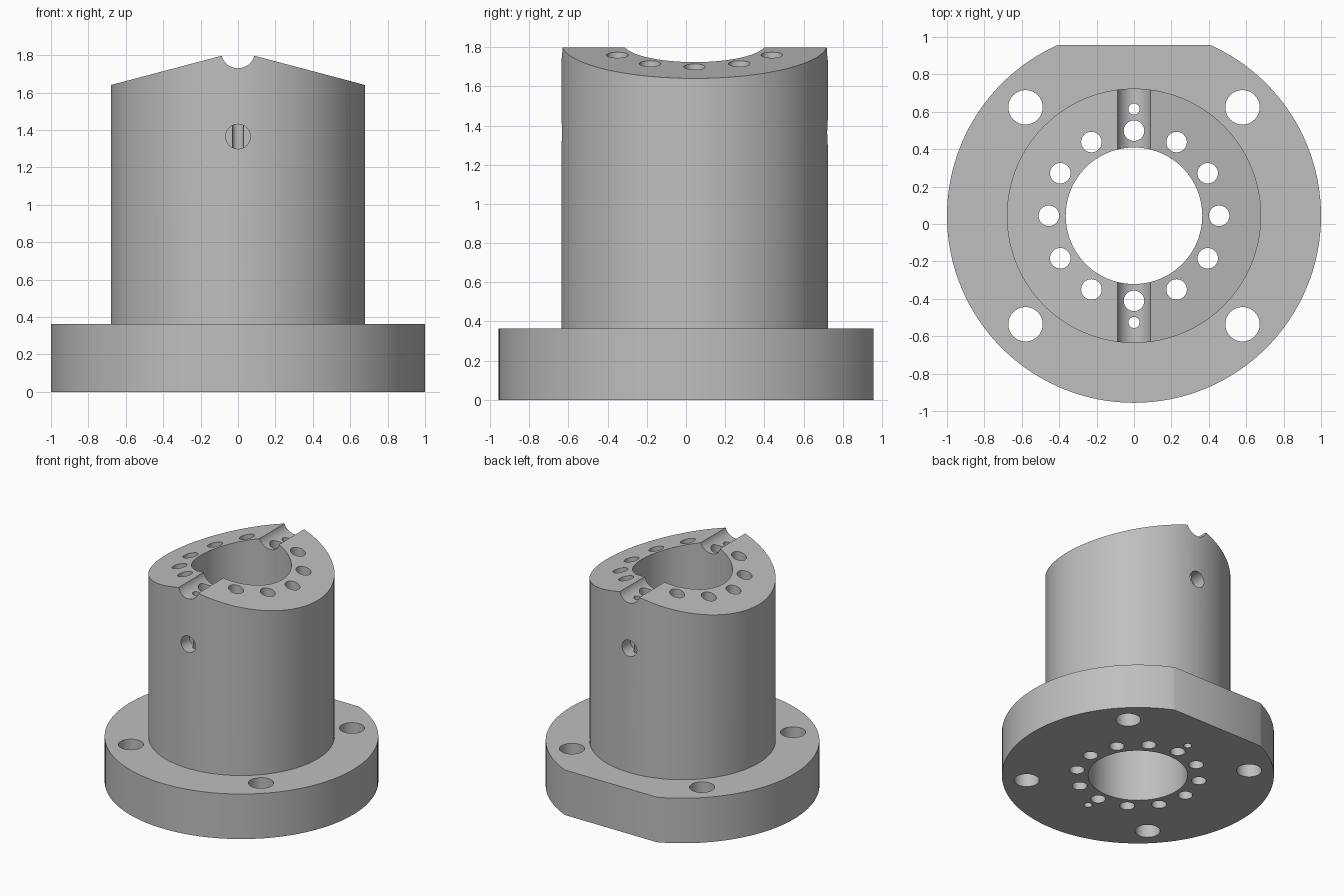
import bpy, bmesh, math
from mathutils import Matrix, Vector

if "Cube" in bpy.data.objects:
    bpy.data.objects.remove(bpy.data.objects["Cube"], do_unlink=True)

CY = 0.044          # the round axis sits slightly behind the centre
FLANGE_TOP = 0.363
RIDGE = 1.82

steel = bpy.data.materials.new("light grey metal")
steel.use_nodes = True
grey = (0.52, 0.52, 0.52, 1)
steel.diffuse_color = grey
steel.node_tree.nodes["Principled BSDF"].inputs["Base Color"].default_value = grey


def add_object(name, bm):
    mesh = bpy.data.meshes.new(name)
    bmesh.ops.recalc_face_normals(bm, faces=bm.faces[:])
    bm.to_mesh(mesh)
    bm.free()
    mesh.materials.append(steel)
    obj = bpy.data.objects.new(name, mesh)
    bpy.context.collection.objects.link(obj)
    return obj


def cylinder(name, start, end, radius, sides=32):
    """Capped cylinder between two points."""
    a, b = Vector(start), Vector(end)
    turn = (b - a).to_track_quat('Z', 'Y').to_matrix().to_4x4()
    bm = bmesh.new()
    bmesh.ops.create_cone(bm, cap_ends=True, segments=sides, radius1=radius,
                          radius2=radius, depth=(b - a).length,
                          matrix=Matrix.Translation((a + b) / 2) @ turn)
    return add_object(name, bm)


def prism(name, profile, y0, y1):
    """Profile of (x, z) points extruded along y."""
    bm = bmesh.new()
    face = bm.faces.new([bm.verts.new((x, y0, z)) for x, z in profile])
    new = bmesh.ops.extrude_face_region(bm, geom=[face])["geom"]
    bmesh.ops.translate(bm, vec=(0, y1 - y0, 0),
                        verts=[v for v in new if isinstance(v, bmesh.types.BMVert)])
    return add_object(name, bm)


def combine(target, tool, operation):
    """Apply an exact boolean and remove the tool."""
    tool.hide_render = True
    mod = target.modifiers.new(tool.name, 'BOOLEAN')
    mod.operation, mod.solver, mod.object = operation, 'EXACT', tool
    bpy.context.view_layer.objects.active = target
    bpy.ops.object.modifier_apply(modifier=mod.name)
    bpy.data.objects.remove(tool, do_unlink=True)


def drill(target, x, y, radius, sides=32):
    combine(target, cylinder("drill", (x, y, -0.2), (x, y, 2.2), radius, sides), 'DIFFERENCE')


# Flange with one flat at the back
hub = cylinder("flanged_hub", (0, CY, 0), (0, CY, FLANGE_TOP), 1.0, 128)
combine(hub, prism("flat_cutter", [(-2, -1), (2, -1), (2, 1), (-2, 1)], 0.956, 2), 'DIFFERENCE')

# Barrel with a gabled top
barrel = cylinder("barrel", (0, CY, 0.1), (0, CY, 2), 0.68, 128)
slope = 0.264
gable = [(-1, 0), (1, 0), (1, RIDGE - slope), (0, RIDGE), (-1, RIDGE - slope)]
combine(barrel, prism("gable_tool", gable, -2, 2), 'INTERSECT')
combine(hub, barrel, 'UNION')

# Central bore and the groove along the ridge
drill(hub, 0, CY, 0.365, 96)
combine(hub, cylinder("groove_cutter", (0, -2, RIDGE), (0, 2, RIDGE), 0.09, 48), 'DIFFERENCE')

# Ring of twelve holes round the bore
for i in range(12):
    angle = i * math.tau / 12
    drill(hub, 0.455 * math.cos(angle), CY + 0.455 * math.sin(angle), 0.055)

# Mounting holes in the flange
for sx in (-1, 1):
    for sy in (-1, 1):
        drill(hub, sx * 0.58, CY + sy * 0.58, 0.092, 40)

# Blind side ports, front and back, meeting the narrow vertical holes
for side in (-1, 1):
    port = cylinder("port_cutter", (0, CY + side * 0.57, 1.365),
                    (0, CY + side * 0.9, 1.365), 0.066)
    combine(hub, port, 'DIFFERENCE')
    drill(hub, 0, CY + side * 0.57, 0.03, 24)

# Smooth round walls, sharp rims
bpy.ops.object.select_all(action='DESELECT')
hub.select_set(True)
bpy.context.view_layer.objects.active = hub
bpy.ops.object.shade_smooth_by_angle(angle=math.radians(30))
